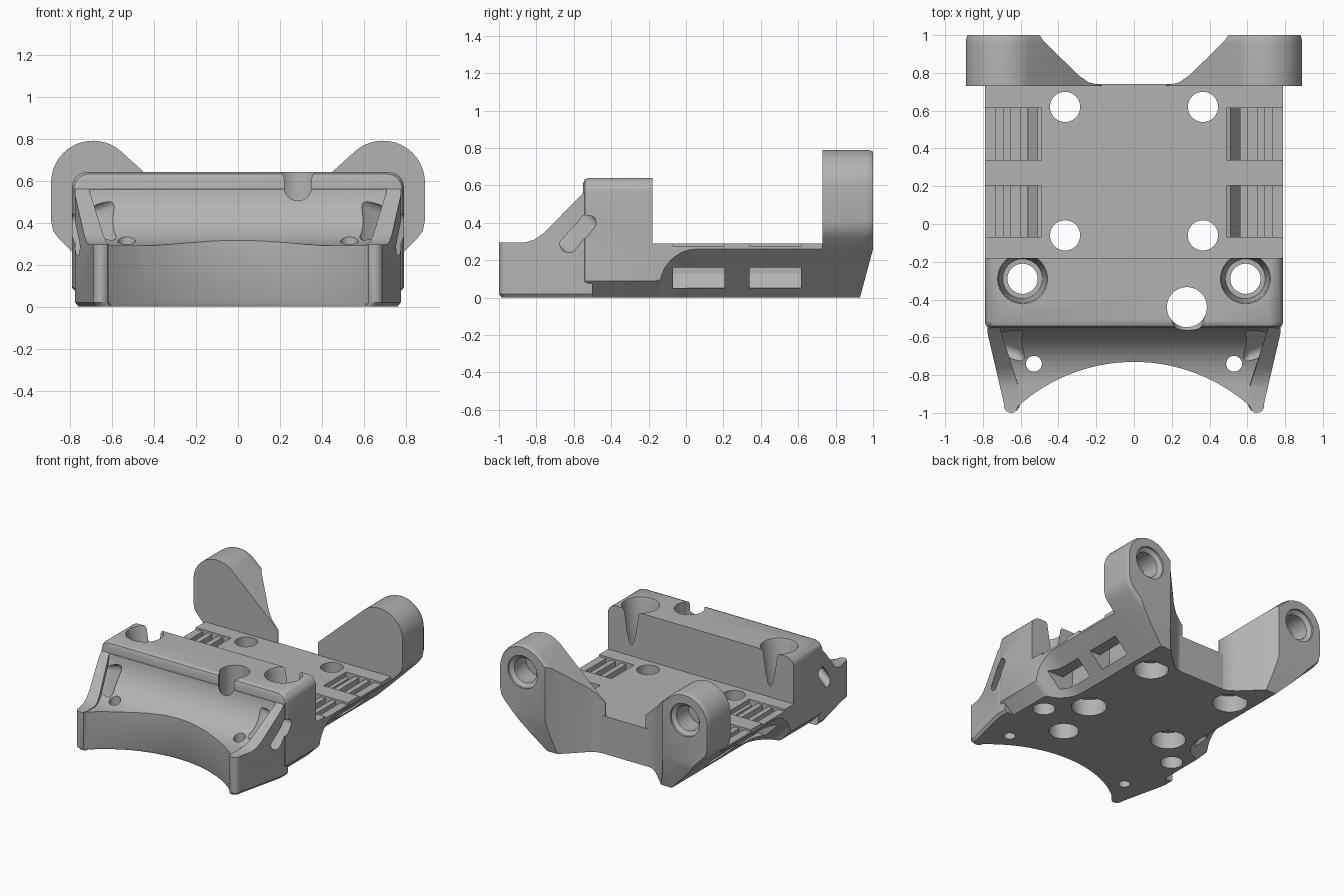
import bpy, bmesh
from math import sin, cos, pi, sqrt

cube = bpy.data.objects.get("Cube")
if cube:
    bpy.data.objects.remove(cube)

grey = bpy.data.materials.new("plain grey")
grey.use_nodes = True
tone = (0.45, 0.45, 0.45, 1)
grey.diffuse_color = tone
grey.node_tree.nodes["Principled BSDF"].inputs["Base Color"].default_value = tone


def loft(name, sections):
    """Closed solid through rings with equal point counts."""
    bm = bmesh.new()
    rings = [[bm.verts.new(p) for p in ring] for ring in sections]
    n = len(rings[0])
    for a, b in zip(rings, rings[1:]):
        for i in range(n):
            j = (i + 1) % n
            bm.faces.new((a[i], a[j], b[j], b[i]))
    bm.faces.new(rings[0])
    bm.faces.new(rings[-1])
    bmesh.ops.recalc_face_normals(bm, faces=bm.faces)
    mesh = bpy.data.meshes.new(name)
    bm.to_mesh(mesh)
    bm.free()
    mesh.materials.append(grey)
    obj = bpy.data.objects.new(name, mesh)
    bpy.context.collection.objects.link(obj)
    return obj


def prism(name, pts, axis, lo, hi):
    place = {"x": lambda p, t: (t, p[0], p[1]),
             "y": lambda p, t: (p[0], t, p[1]),
             "z": lambda p, t: (p[0], p[1], t)}[axis]
    return loft(name, [[place(p, t) for p in pts] for t in (lo, hi)])


def arc(cx, cy, r, a0, a1, n):
    return [(cx + r * cos(a0 + (a1 - a0) * i / n), cy + r * sin(a0 + (a1 - a0) * i / n))
            for i in range(n + 1)]


def turned(name, x, y, steps, axis="z", n=40):
    """Round solid; steps are (radius, position along the axis)."""
    rings = []
    for r, t in steps:
        ring = arc(0, 0, r, 0, 2 * pi, n)[:-1]
        rings.append([(x + u, y + v, t) if axis == "z" else (x + u, t, y + v) for u, v in ring])
    return loft(name, rings)


def combine(target, tool, op="DIFFERENCE"):
    mod = target.modifiers.new("combine", "BOOLEAN")
    mod.operation, mod.solver, mod.object = op, "EXACT", tool
    bpy.context.view_layer.objects.active = target
    bpy.ops.object.modifier_apply(modifier=mod.name)
    bpy.data.objects.remove(tool)


def smooth(obj):
    bpy.ops.object.select_all(action="DESELECT")
    obj.select_set(True)
    bpy.context.view_layer.objects.active = obj
    bpy.ops.object.shade_smooth_by_angle(angle=pi / 6)


# Main body: section along y, the underside chamfer grows behind the block
def body_section(y, chamfer, inset):
    w, h = 0.79 - inset, 0.64 - inset
    half = [(w - chamfer, 0), (w, chamfer)] + arc(w - 0.07, h - 0.07, 0.07, 0, pi / 2, 6)
    return [(x, y, z) for x, z in half + [(-x, z) for x, z in reversed(half)]]


stations = [(-0.55, 0.09, 0.03), (-0.541, 0.09, 0.009), (-0.52, 0.09, 0), (-0.16, 0.09, 0)]
for y, z in arc(0.06, 0.06, 0.2, pi, pi / 2, 8):
    stations.append((y, max(z, 0.095), 0))
stations.append((0.74, 0.26, 0))
body = loft("mount_body", [body_section(*s) for s in stations])
combine(body, prism("deck_cut", [(-0.18, 0.29), (0.9, 0.29), (0.9, 0.8), (-0.18, 0.8)], "x", -1, 1))

# Front skirt with two horns and a concave front
half = [(0.775, -0.50), (0.775, -0.58)] + arc(0.65, -0.96, 0.04, 0.25, -pi * 0.75, 7)
front = arc(0, -1.65, 0.92, 0.84, pi / 2, 14)
half += front
outline = half + [(-x, y) for x, y in reversed(half[:-1])]
skirt = loft("front_skirt", [
    [(x * 0.98, y * 0.985, 0) for x, y in outline],
    [(x, y, 0.02) for x, y in outline],
    [(x, y, 0.6) for x, y in outline]])
# Outer slope of the side ribs
combine(skirt, prism("rib_cut", [(-1.1, 0.295), (-0.86, 0.295), (-0.81, 0.31), (-0.76, 0.345), (-0.55, 0.56),
                                 (-0.48, 0.57), (-0.48, 0.8), (-1.1, 0.8)], "x", -1, 1))
# Hollow sweep between the ribs
sweep = [(-1.1, 0.29)] + arc(-0.85, 0.59, 0.3, -pi / 2, 0, 14) + [(-0.55, 0.8), (-1.1, 0.8)]
combine(skirt, loft("sweep_cut", [
    [(s * (0.71 + 0.32 * (max(y, -0.87) + 0.55)), y, z) for y, z in sweep] for s in (-1, 1)]))
combine(body, skirt, "UNION")

for s in (-1, 1):
    # Slanted strap slot through each rib
    slot = []
    for x, dy, dz in ((0.9, 0.05, -0.04), (0.79, 0, 0), (0.61, -0.07, 0.07), (0.55, -0.13, 0.12)):
        ring = arc(-0.52, 0.40, 0.04, -0.7, pi - 0.7, 8) + arc(-0.62, 0.27, 0.04, pi - 0.7, 2 * pi - 0.7, 8)
        slot.append([(s * x, y + dy, z + dz) for y, z in ring])
    combine(body, loft("strap_slot", slot))
    # Small screw holes in the skirt
    combine(body, turned("skirt_hole", s * 0.53, -0.74, [(0.042, -0.1), (0.042, 0.6)], n=24))
    # Tapered wells in the block, open at the back
    combine(body, turned("well", s * 0.59, -0.29, [(0.105, 0.29), (0.125, 0.62), (0.14, 0.66)]))
    combine(body, turned("well_hole", s * 0.59, -0.29, [(0.08, -0.1), (0.08, 0.4)]))
    for y in (0.62, -0.06):
        # Deck screw holes with wide pockets below
        combine(body, turned("deck_hole", s * 0.365, y, [(0.08, -0.1), (0.08, 0.5)]))
        combine(body, turned("deck_pocket", s * 0.365, y, [(0.125, -0.1), (0.125, 0.13)]))
    for y0 in (-0.07, 0.34):
        # Strap windows: shallow top recess, slats and a tunnel to the chamfer
        y1 = y0 + 0.275
        combine(body, prism("window_recess", [(s * x, z) for x, z in (
            (0.49, 0.4), (0.49, 0.255), (0.56, 0.23), (0.56, 0.275), (0.60, 0.275), (0.60, 0.22),
            (0.65, 0.22), (0.65, 0.275), (0.69, 0.275), (0.69, 0.235), (0.73, 0.235), (0.73, 0.275),
            (0.9, 0.275), (0.9, 0.4))], "y", y0, y1))
        combine(body, prism("window_tunnel", [(s * x, z) for x, z in (
            (0.51, 0.26), (0.51, 0.13), (0.56, 0.05), (0.9, 0.05), (0.9, 0.16), (0.6, 0.16),
            (0.555, 0.2), (0.555, 0.26))], "y", y0, y1))

# Offset bore in the block, with a rounded scoop at its front
combine(body, turned("bore", 0.28, -0.44, [(0.106, -0.1), (0.106, 0.8)]))
dome = [(0.085 * sin(a * pi / 12), 0.555 - 0.085 * cos(a * pi / 12)) for a in range(1, 7)]
combine(body, turned("scoop", 0.285, -0.495, dome + [(0.085, 0.8)], n=32))
smooth(body)

# Rear lugs
for s, side in ((1, "left"), (-1, "right")):
    cx, cz = 0.69, 0.59
    shape = arc(cx, cz, 0.2, 0, pi * 0.726, 20) + [(0.17, 0.39), (0.17, 0), (0.53, 0), (0.79, 0.26),
                                                  (0.85, 0.32), (0.88, 0.36), (0.89, 0.41)]
    lug = loft(side + "_rear_lug", [
        [(s * (cx + (x - cx) * k), y, cz + (z - cz) * k) for x, z in shape]
        for y, k in ((0.73, 1), (0.96, 1), (0.985, 0.985), (1.0, 0.95))])
    # Flared inner wall
    combine(lug, prism("flare_cut", [(s * x, y) for x, y in (
        (0, 0.735), (0.18, 0.735), (0.24, 0.75), (0.29, 0.785), (0.44, 0.93), (0.475, 0.965),
        (0.50, 1.0), (0.50, 1.2), (0, 1.2))], "z", -0.2, 1))
    # Leaning lower back
    combine(lug, prism("back_cut", [(0.914, -0.06), (1.0, 0.26), (1.2, 0.26), (1.2, -0.06)], "x", -1.2, 1.2))
    # Blind socket with a countersunk mouth
    combine(lug, turned("socket", s * cx, cz, [(0.095, 0.82), (0.095, 0.965), (0.125, 0.985), (0.125, 1.1)], "y"))
    smooth(lug)
